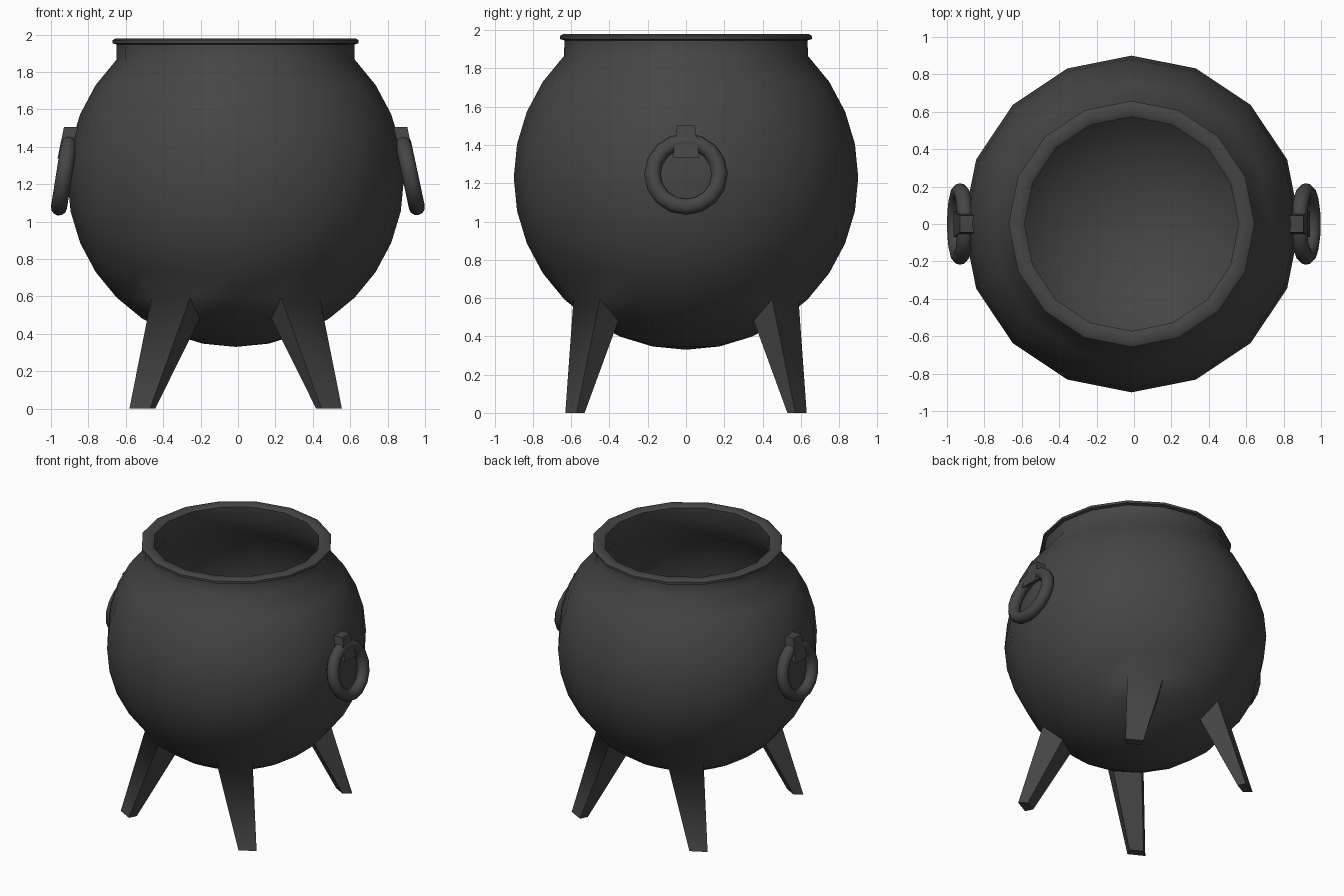
import bpy, bmesh, math
from math import sin, cos, radians, copysign

if "Cube" in bpy.data.objects:
    bpy.data.objects.remove(bpy.data.objects["Cube"])

CX, CZ, SIDES = -0.0125, 1.23, 16


def finish(name, bm, angle):
    bmesh.ops.recalc_face_normals(bm, faces=bm.faces)
    mesh = bpy.data.meshes.new(name)
    bm.to_mesh(mesh)
    bm.free()
    ob = bpy.data.objects.new(name, mesh)
    bpy.context.collection.objects.link(ob)
    bpy.ops.object.select_all(action='DESELECT')
    bpy.context.view_layer.objects.active = ob
    ob.select_set(True)
    bpy.ops.object.shade_smooth_by_angle(angle=radians(angle))
    return ob


def arc(radius, steps):
    return [(radius * cos(radians(11.25 * i - 90)), CZ + radius * sin(radians(11.25 * i - 90)))
            for i in steps]


# Pot: outer bowl, neck, rolled rim and inner bowl as one lathed profile
profile = arc(0.9, range(13))
profile += [(0.636, 1.947), (0.658, 1.953), (0.658, 1.97), (0.64, 1.98),
            (0.59, 1.98), (0.572, 1.968)]
profile += arc(0.83, range(12, -1, -1))

bm = bmesh.new()
rings = []
for r, z in profile:
    if r < 1e-5:
        rings.append([bm.verts.new((0, 0, z))] * SIDES)
    else:
        rings.append([bm.verts.new((r * cos(math.tau * k / SIDES), r * sin(math.tau * k / SIDES), z))
                      for k in range(SIDES)])
leg_faces = []
for i in range(len(rings) - 1):
    for k in range(SIDES):
        n = (k + 1) % SIDES
        corners = [rings[i][k], rings[i][n], rings[i + 1][n], rings[i + 1][k]]
        face = bm.faces.new(list(dict.fromkeys(corners)))
        if i == 3 and k in (2, 5, 10, 13):
            leg_faces.append(face)

# Legs: four bowl faces drawn down to the floor and tapered
bm.normal_update()
feet = bmesh.ops.extrude_discrete_faces(bm, faces=leg_faces)["faces"]
for foot in feet:
    for v in foot.verts:
        v.co.x = copysign(0.43 + (abs(v.co.x) - 0.191) * 0.533, v.co.x)
        v.co.y = copysign(0.53 + (abs(v.co.y) - 0.354) * 0.43, v.co.y)
        v.co.z = 0
pot = finish("cauldron_pot_with_legs", bm, 60)
pot.location.x = CX


# Brackets: wedge lugs that widen downwards
def bracket(side, name):
    bm = bmesh.new()
    section = [(0.82, 1.505, 0.045), (0.918, 1.505, 0.045),
               (0.953, 1.335, 0.07), (0.85, 1.395, 0.062)]
    ends = [[bm.verts.new((CX + side * x, s * w, z)) for x, z, w in section] for s in (-1, 1)]
    bm.faces.new(ends[0])
    bm.faces.new(ends[1][::-1])
    for i in range(4):
        j = (i + 1) % 4
        bm.faces.new([ends[0][i], ends[1][i], ends[1][j], ends[0][j]])
    finish(name, bm, 30)


# Ring handles: hang from the brackets, tilted outwards at the bottom
def ring(side, x, tilt, name):
    bpy.ops.mesh.primitive_torus_add(
        major_segments=16, minor_segments=12, major_radius=0.175, minor_radius=0.043,
        location=(side * x, 0, 1.248), rotation=(0, radians(90 + side * tilt), 0))
    bpy.context.object.name = name
    bpy.ops.object.shade_smooth_by_angle(angle=radians(60))


for side, label, x, tilt in ((-1, "left", 0.93, 9), (1, "right", 0.92, 12)):
    bracket(side, label + "_bracket")
    ring(side, x, -tilt, label + "_ring_handle")
# Dark iron finish
iron = bpy.data.materials.new("dark_iron")
iron.diffuse_color = (0.06, 0.06, 0.06, 1)
iron.use_nodes = True
iron.node_tree.nodes["Principled BSDF"].inputs["Base Color"].default_value = iron.diffuse_color
for ob in bpy.context.scene.objects:
    ob.data.materials.append(iron)
